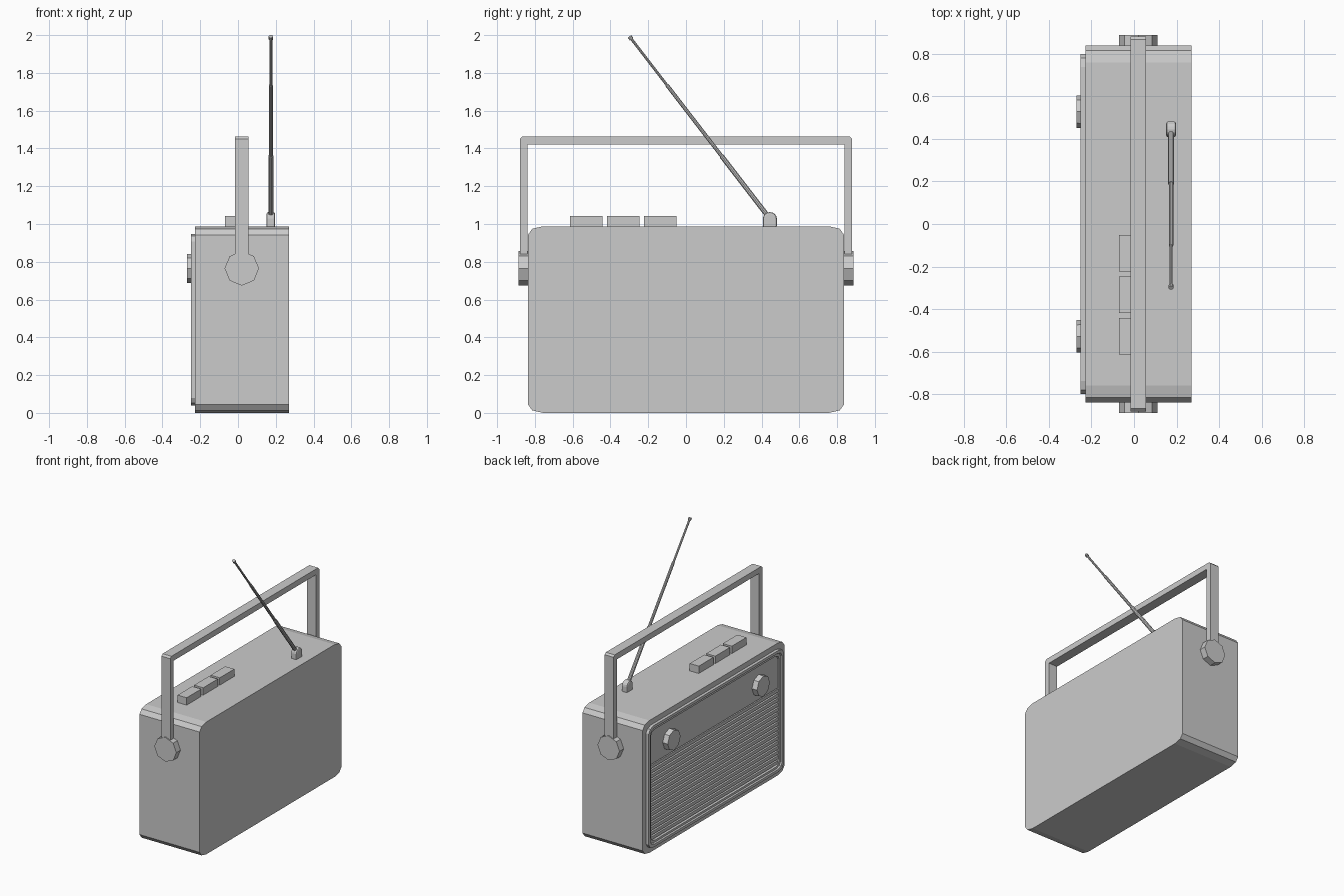
import bpy, bmesh, math
from mathutils import Vector

cube = bpy.data.objects.get("Cube")
if cube:
    bpy.data.objects.remove(cube)


def loft(name, loops, cap_first=True, cap_last=True):
    """Bridge equal-length loops of 3D points into one mesh."""
    bm = bmesh.new()
    rings = [[bm.verts.new(p) for p in loop] for loop in loops]
    count = len(rings[0])
    for a, b in zip(rings, rings[1:]):
        for i in range(count):
            j = (i + 1) % count
            bm.faces.new((a[i], a[j], b[j], b[i]))
    if cap_first:
        bm.faces.new(rings[0][::-1])
    if cap_last:
        bm.faces.new(rings[-1])
    bmesh.ops.recalc_face_normals(bm, faces=bm.faces)
    mesh = bpy.data.meshes.new(name)
    bm.to_mesh(mesh)
    bm.free()
    obj = bpy.data.objects.new(name, mesh)
    bpy.context.collection.objects.link(obj)
    return obj


def prism(name, outline, x0, x1):
    """Extrude a (y, z) outline along x."""
    return loft(name, [[(x, y, z) for y, z in outline] for x in (x0, x1)])


def box(name, x, y, z):
    return prism(name, [(y[0], z[0]), (y[1], z[0]), (y[1], z[1]), (y[0], z[1])], *x)


def rounded(x, inset, ry, rz):
    """Rounded rectangle of the cabinet outline, shrunk by inset, at depth x."""
    hy, hz, mid = 0.837 - inset, 0.494 - inset, 0.494
    pts = []
    for q, (sy, sz) in enumerate([(1, 1), (-1, 1), (-1, -1), (1, -1)]):
        for k in range(3):
            a = math.pi / 2 * (q + k / 2)
            pts.append((x, sy * (hy - ry) + ry * math.cos(a),
                        mid + sz * (hz - rz) + rz * math.sin(a)))
    return pts


def ring(center, axis, radius, sides):
    """Circle of points around an axis, first point in the x or y direction."""
    axis = Vector(axis).normalized()
    start = Vector((0, 1, 0)) if abs(axis.x) > 0.9 else Vector((1, 0, 0))
    side = axis.cross(start)
    return [Vector(center) + radius * (start * math.cos(t) + side * math.sin(t))
            for t in (2 * math.pi * i / sides for i in range(sides))]


def rod(name, a, b, ra, rb, sides):
    axis = Vector(b) - Vector(a)
    return loft(name, [ring(a, axis, ra, sides), ring(b, axis, rb, sides)])


# Hollow cabinet, open towards the speaker side
FACE = -0.228
loft("cabinet", [rounded(0.269, 0, 0.08, 0.045), rounded(FACE, 0, 0.08, 0.045),
                 rounded(FACE, 0.085, 0.045, 0.035), rounded(0.06, 0.085, 0.045, 0.035)])

# Stepped rim around the speaker side
loft("bezel", [rounded(FACE, 0.04, 0.06, 0.04), rounded(-0.25, 0.04, 0.06, 0.04),
               rounded(-0.25, 0.06, 0.05, 0.035), rounded(-0.24, 0.065, 0.05, 0.035),
               rounded(-0.24, 0.08, 0.045, 0.035), rounded(FACE, 0.085, 0.045, 0.035)],
     False, False)

# Control panel and its two knobs
box("control_panel", (-0.231, -0.17), (-0.76, 0.76), (0.655, 0.915))
for side, y in (("left", 0.527), ("right", -0.527)):
    rod("dial_" + side, (-0.2, y, 0.765), (-0.271, y, 0.765), 0.08, 0.076, 8)

# Speaker grille slats
SLATS = 16
pitch = (0.655 - 0.085) / SLATS
for i in range(SLATS):
    z = 0.085 + pitch * (i + 0.5)
    box(f"grille_slat_{i + 1}", (-0.234, -0.205), (-0.755, 0.755), (z - 0.012, z + 0.012))

# Speaker cone behind the grille
loft("speaker_cone", [ring((x, 0, 0.365), (1, 0, 0), r, 24)
                      for x, r in ((-0.15, 0.27), (0.02, 0.1), (-0.02, 0.05))], False, True)

# Carrying handle with chamfered corners
half = [(0.839, 0.765), (0.879, 0.765), (0.879, 1.45), (0.866, 1.463)]
outline = half + [(-y, z) for y, z in reversed(half)]
outline += [(-0.839, 1.42), (0.839, 1.42)]
prism("handle", outline, -0.017, 0.056)

# Handle pivots
for side, s in (("left", 1), ("right", -1)):
    rod("handle_pivot_" + side, (0.02, s * 0.83, 0.765), (0.02, s * 0.886, 0.765),
        0.091, 0.091, 8)

# Push buttons
for i in range(3):
    y = -0.527 + 0.195 * i
    box(f"push_button_{i + 1}", (-0.07, 0.005), (y - 0.086, y + 0.086), (0.98, 1.043))

# Antenna mount: round-topped block with bevelled edges
BASE = Vector((0.174, 0.444, 1.028))
arch = [(BASE.y + 0.037 * math.cos(math.pi * k / 8), BASE.z + 0.035 * math.sin(math.pi * k / 8))
        for k in range(9)]
arch += [(BASE.y - 0.037, 0.98), (BASE.y + 0.037, 0.98)]
mount = prism("antenna_mount", arch, BASE.x - 0.023, BASE.x + 0.023)
bevel = mount.modifiers.new("soft_edges", "BEVEL")
bevel.width = 0.01
bevel.segments = 2
bevel.limit_method = "ANGLE"
bevel.angle_limit = math.radians(60)

# Telescopic antenna
TIP = Vector((BASE.x, -0.297, 1.99))
stops = [0, 0.345, 0.735, 0.99]
for i, radius in enumerate((0.0135, 0.0105, 0.0075)):
    rod(f"antenna_section_{i + 1}", BASE.lerp(TIP, stops[i]), BASE.lerp(TIP, stops[i + 1]),
        radius, radius, 10)
rod("antenna_tip", BASE.lerp(TIP, 0.988), BASE.lerp(TIP, 1.003), 0.012, 0.012, 10)
